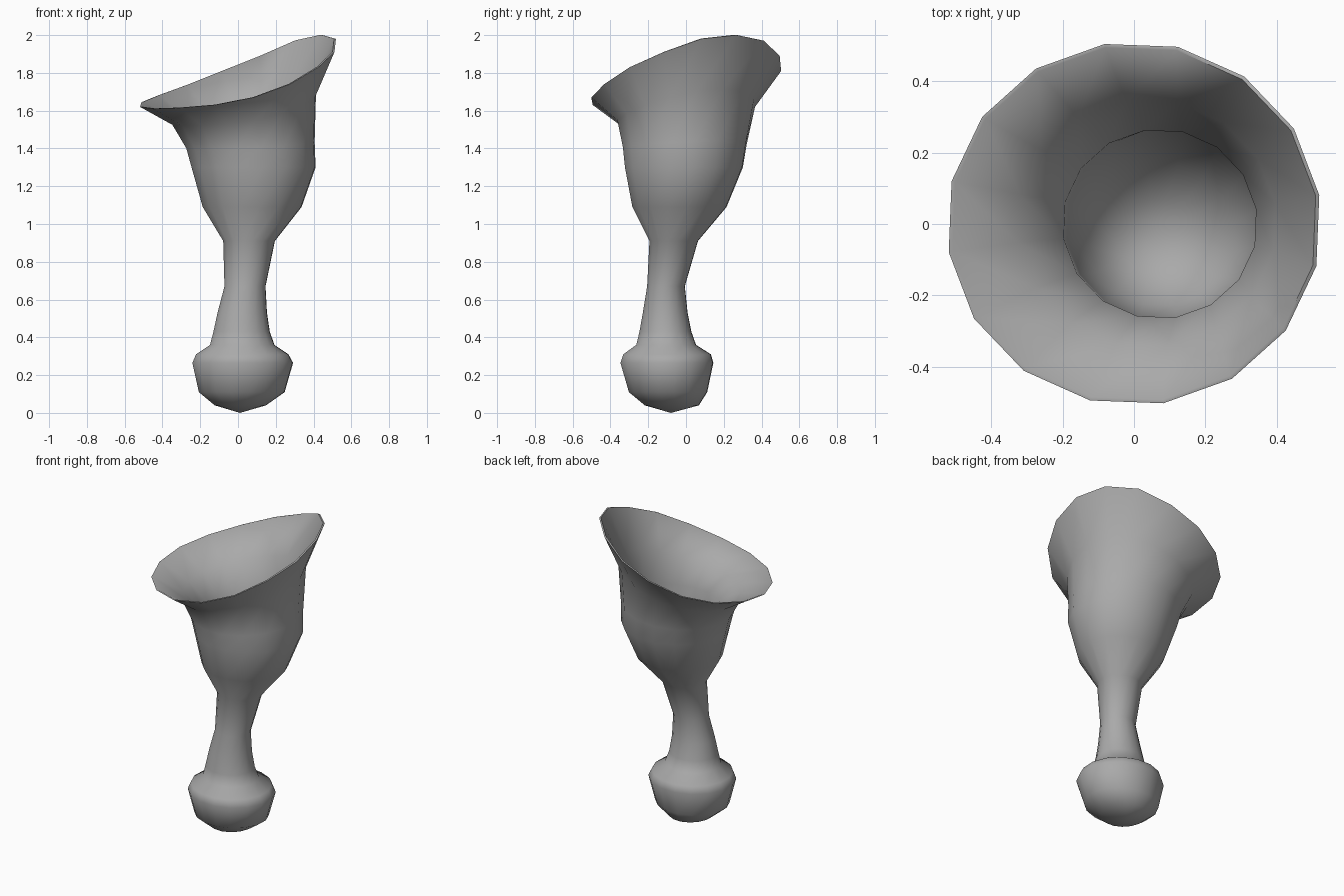
import bpy, bmesh, math

cube = bpy.data.objects.get("Cube")
if cube:
    bpy.data.objects.remove(cube, do_unlink=True)

SIDES = 16
# Heights of the wavy tilted rim, counter-clockwise from the left side
RIM_Z = [1.98, 2.0, 1.97, 1.89, 1.81, 1.735, 1.68, 1.645,
         1.62, 1.61, 1.615, 1.63, 1.67, 1.74, 1.83, 1.91]

# Outer rings: height, x min, x max, y min, y max, share of the rim's tilt
OUTER = [
    (.04, -.125, .15, -.22, .07, 0),
    (.11, -.21, .25, -.305, .115, 0),
    (.265, -.245, .295, -.35, .148, 0),
    (.31, -.225, .27, -.335, .135, 0),
    (.36, -.15, .195, -.265, .055, 0),
    (.43, -.132, .17, -.248, .03, 0),
    (.53, -.11, .155, -.23, .01, 0),
    (.67, -.073, .147, -.207, -.005, 0),
    (.91, -.08, .197, -.195, .065, 0),
    (1.09, -.19, .34, -.287, .218, 0),
    (1.30, -.25, .415, -.327, .305, 0),
    (1.40, -.278, .41, -.338, .325, .1),
    (1.52, -.352, .418, -.368, .37, .5),
    (1.61, -.525, .525, -.508, .51, 1),
]
# Inner rings, from the rim down into the bowl
INNER = [
    (1.612, -.515, .515, -.498, .50, 1),
    (1.53, -.33, .40, -.345, .35, .5),
    (1.42, -.20, .345, -.265, .265, .1),
    (1.30, -.19, .35, -.27, .265, 0),
    (1.12, -.13, .28, -.23, .17, 0),
    (1.03, -.05, .18, -.14, .07, 0),
]


def add_ring(bm, ring):
    z, x0, x1, y0, y1, tilt = ring
    verts = []
    for i in range(SIDES):
        a = math.tau * i / SIDES + math.radians(9)
        verts.append(bm.verts.new((
            (x0 + x1) / 2 + (x1 - x0) / 2 * math.cos(a),
            (y0 + y1) / 2 + (y1 - y0) / 2 * math.sin(a),
            z + tilt * (RIM_Z[i] - min(RIM_Z)))))
    return verts


# One continuous skin: bulb, stem, flared cup and its hollow
bm = bmesh.new()
rings = [add_ring(bm, r) for r in OUTER + INNER]
for low, high in zip(rings, rings[1:]):
    for i in range(SIDES):
        j = (i + 1) % SIDES
        bm.faces.new((low[i], low[j], high[j], high[i]))
foot = bm.verts.new((.01, -.08, 0))
floor = bm.verts.new((.06, -.04, 1.0))
for i in range(SIDES):
    j = (i + 1) % SIDES
    bm.faces.new((foot, rings[0][j], rings[0][i]))
    bm.faces.new((floor, rings[-1][i], rings[-1][j]))
bmesh.ops.recalc_face_normals(bm, faces=bm.faces)

mesh = bpy.data.meshes.new("flared_goblet")
bm.to_mesh(mesh)
bm.free()
goblet = bpy.data.objects.new("flared_goblet", mesh)
bpy.context.collection.objects.link(goblet)

# Plain grey
grey = bpy.data.materials.new("plain_grey")
grey.use_nodes = True
colour = (.4, .4, .4, 1)
grey.diffuse_color = colour
grey.node_tree.nodes["Principled BSDF"].inputs["Base Color"].default_value = colour
mesh.materials.append(grey)

# Smooth everywhere except the thin lip
bpy.ops.object.select_all(action='DESELECT')
goblet.select_set(True)
bpy.context.view_layer.objects.active = goblet
bpy.ops.object.shade_smooth_by_angle(angle=math.radians(70))
